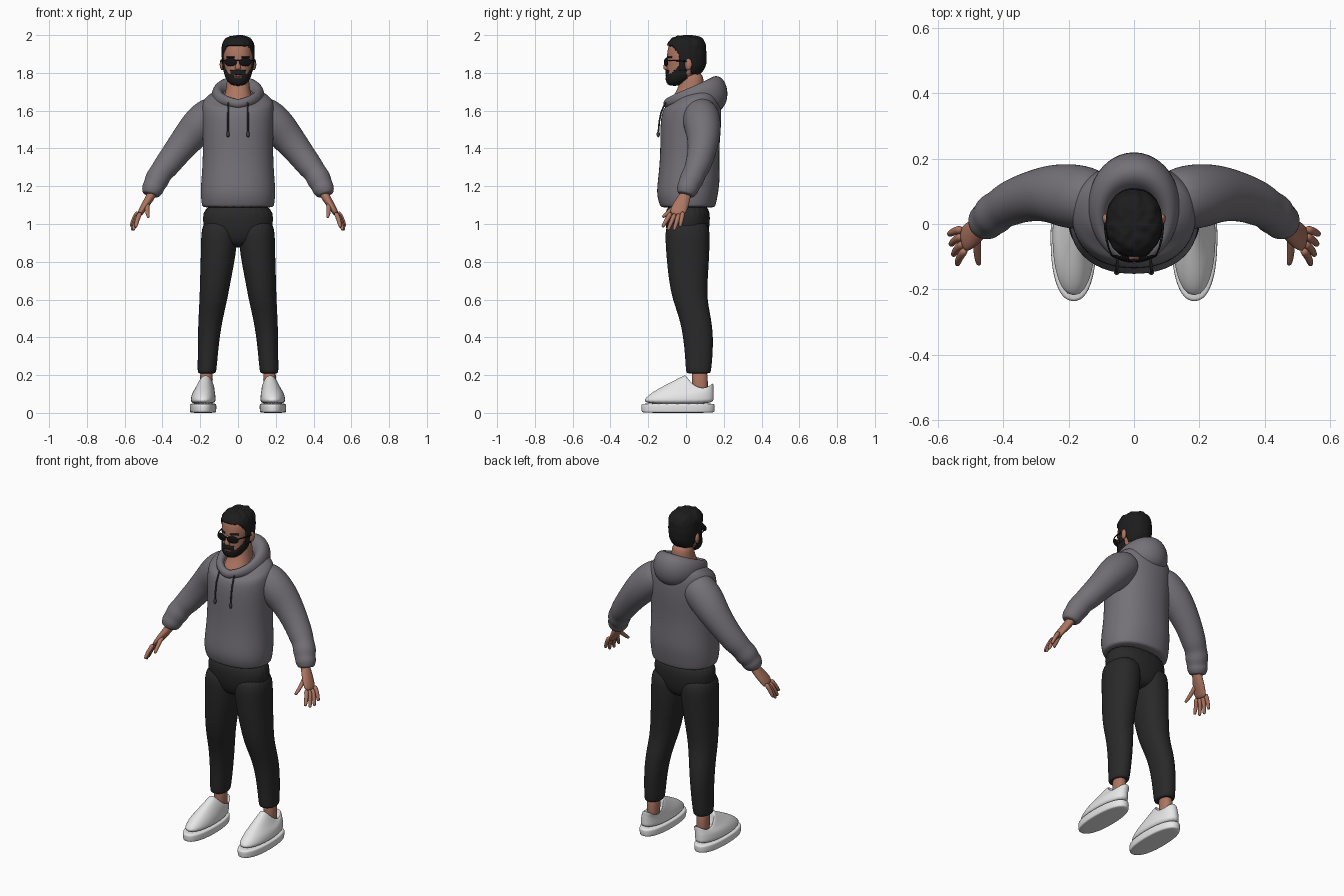
import bpy, bmesh, math
from mathutils import Vector, Matrix, noise

cube = bpy.data.objects.get("Cube")
if cube:
    bpy.data.objects.remove(cube, do_unlink=True)


def material(name, r, g, b):
    m = bpy.data.materials.new(name)
    m.use_nodes = True
    m.diffuse_color = (r, g, b, 1)
    m.node_tree.nodes["Principled BSDF"].inputs["Base Color"].default_value = (r, g, b, 1)
    return m


SKIN = material("skin", .42, .18, .12)
GREY = material("hoodie grey", .175, .165, .185)
BLACK = material("trouser black", .022, .022, .022)
HAIR = material("hair black", .012, .012, .013)
WHITE = material("shoe white", .8, .8, .8)
GLASS = material("lens black", .006, .006, .007)
CORD = material("cord dark grey", .05, .05, .055)
LIP = material("lip", .36, .12, .1)


def finish(name, bm, mat, mirror=False, subdiv=0):
    """Turn a bmesh into a smooth object with its modifiers."""
    mesh = bpy.data.meshes.new(name)
    bm.to_mesh(mesh)
    bm.free()
    mesh.materials.append(mat)
    mesh.shade_smooth()
    ob = bpy.data.objects.new(name, mesh)
    bpy.context.scene.collection.objects.link(ob)
    if subdiv:
        mod = ob.modifiers.new("smooth", 'SUBSURF')
        mod.levels = mod.render_levels = subdiv
    if mirror:
        ob.modifiers.new("mirror", 'MIRROR').use_mirror_merge = False
    return ob


def bridge(name, rings, mat, mirror=False, subdiv=2, loop=False):
    """Skin a list of point rings; loop joins the last ring to the first."""
    bm = bmesh.new()
    rows = [[bm.verts.new(p) for p in ring] for ring in rings]
    n = len(rows[0])
    pairs = list(zip(rows, rows[1:])) + ([(rows[-1], rows[0])] if loop else [])
    for lower, upper in pairs:
        for i in range(n):
            j = (i + 1) % n
            bm.faces.new((lower[i], lower[j], upper[j], upper[i]))
    if not loop:
        bm.faces.new(rows[0])
        bm.faces.new(rows[-1])
    bmesh.ops.recalc_face_normals(bm, faces=bm.faces[:])
    return finish(name, bm, mat, mirror, subdiv)


def unit_ring(n, power=2):
    for i in range(n):
        t = math.tau * i / n
        yield [math.copysign(abs(f(t)) ** (2 / power), f(t)) for f in (math.cos, math.sin)]


def stack(name, rows, mat, mirror=False, n=24, power=2.2):
    """Level rings: x, y, z, half width, half depth, front rise, end rise."""
    rings = []
    for x, y, z, a, b, *lift in rows:
        rise, ends = (lift + [0, 0])[:2]
        rings.append([(x + a * u, y + b * v, z - rise * v + ends * v * v)
                      for u, v in unit_ring(n, power)])
    return bridge(name, rings, mat, mirror)


def sweep(name, rows, mat, mirror=True, n=12, subdiv=1):
    """Rings square to a path: x, y, z, half width along y, thickness."""
    pts = [Vector(r[:3]) for r in rows]
    rings = []
    for i, row in enumerate(rows):
        t = (pts[min(i + 1, len(pts) - 1)] - pts[max(i - 1, 0)]).normalized()
        ref = Vector((0, 1, 0)) if abs(t.y) < .95 else Vector((0, 0, 1))
        side = (ref - t * ref.dot(t)).normalized()
        out = t.cross(side)
        rings.append([pts[i] + side * row[3] * u + out * row[-1] * v for u, v in unit_ring(n)])
    return bridge(name, rings, mat, mirror, subdiv)


def blob(name, centre, radii, mat, turn=0, mirror=True):
    bm = bmesh.new()
    m = Matrix.Translation(centre) @ Matrix.Rotation(turn, 4, 'Z') @ Matrix.Diagonal((*radii, 1))
    bmesh.ops.create_uvsphere(bm, u_segments=24, v_segments=14, radius=1, matrix=m)
    return finish(name, bm, mat, mirror)


# Hoodie body, sleeves and hood
stack("hoodie_body", [
    (0, .01, 1.085, .186, .14), (0, .01, 1.095, .192, .148), (0, .006, 1.15, .2, .163),
    (0, .014, 1.22, .197, .166), (0, .018, 1.3, .19, .16), (0, .02, 1.4, .187, .157),
    (0, .024, 1.5, .19, .162), (0, .028, 1.58, .193, .16), (0, .035, 1.63, .192, .15, -.01),
    (0, .04, 1.66, .182, .127, -.03), (0, .045, 1.69, .145, .1, -.02),
    (0, .04, 1.7, .1, .08, -.03)], GREY)
sweep("sleeves", [
    (.09, .07, 1.61, .08), (.15, .08, 1.575, .1), (.21, .087, 1.515, .1), (.265, .095, 1.455, .086),
    (.34, .08, 1.36, .073), (.385, .06, 1.3, .069), (.41, .045, 1.27, .06), (.43, .03, 1.235, .067),
    (.443, .015, 1.205, .056), (.453, .008, 1.185, .06), (.462, .0, 1.16, .048),
    (.464, -.002, 1.152, .04)], GREY, n=20, subdiv=2)
hood = []
for k in range(24):
    t = math.tau * k / 24
    s = (1 - math.cos(t)) / 2
    centre = Vector((.108 * math.sin(t), .03 - .13 * math.cos(t), 1.635 + .055 * math.sqrt(s)))
    radial = Vector((math.sin(t), -math.cos(t), 0))
    wide, tall = .022 + .042 * s * s, .025 + .072 * s ** 1.3
    hood.append([centre + radial * wide * u + Vector((0, 0, tall * v)) for u, v in unit_ring(14)])
bridge("hood", hood, GREY, subdiv=1, loop=True)

# Drawstrings with end knots
sweep("drawstrings", [(.05, -.1, 1.655, .005), (.053, -.138, 1.59, .005), (.053, -.145, 1.5, .005),
                      (.053, -.147, 1.48, .005)], CORD, n=8)
blob("drawstring_tips", (.053, -.147, 1.475), (.009, .009, .016), CORD)

# Trousers
stack("trouser_hips", [(0, .01, .875, .09, .07), (0, .01, .92, .165, .105), (0, .008, 1, .19, .12),
                       (0, .008, 1.12, .188, .122)], BLACK)
stack("trouser_legs", [
    (.165, .066, .208, .044, .06), (.165, .066, .215, .05, .067), (.16, .068, .3, .053, .073),
    (.155, .065, .4, .058, .08), (.145, .05, .5, .065, .084), (.13, .02, .6, .074, .092),
    (.12, .012, .7, .082, .103), (.108, .01, .8, .09, .112), (.099, .008, .92, .098, .119),
    (.097, .008, 1.03, .093, .117)], BLACK, mirror=True)

# Ankles and shoes
stack("ankles", [(.168, .075, .09, .034, .042), (.168, .075, .15, .034, .042),
                 (.166, .07, .25, .036, .044)], SKIN, mirror=True, n=16)
stack("shoe_soles", [(.185, -.042, 0, .066, .188), (.185, -.042, .004, .07, .195),
                     (.185, -.042, .046, .072, .197), (.185, -.042, .05, .066, .19)],
      WHITE, mirror=True, power=2.3)
stack("shoe_uppers", [
    (.185, -.042, .044, .067, .192), (.184, -.035, .08, .066, .183), (.182, -.01, .105, .061, .158, .004, .008),
    (.178, .02, .12, .054, .126, .01, .02), (.172, .07, .135, .047, .076, .022, .045),
    (.17, .07, .135, .04, .068, .022, .045), (.17, .072, .11, .034, .055)], WHITE, mirror=True)

# Hands
sweep("palms", [(.447, .005, 1.18, .03, .026), (.46, -.005, 1.15, .031, .025), (.485, -.022, 1.11, .042, .022),
                (.512, -.043, 1.068, .045, .018), (.524, -.047, 1.045, .037, .012)], SKIN, subdiv=2)
fingers = {"index": ((.516, -.078, 1.062), (.541, -.125, .983)),
           "middle": ((.522, -.058, 1.056), (.553, -.096, .967)),
           "ring": ((.526, -.036, 1.056), (.561, -.064, .966)),
           "little": ((.528, -.015, 1.066), (.566, -.032, .985)),
           "thumb": ((.478, -.035, 1.112), (.474, -.125, 1.035))}
for label, (base, tip) in fingers.items():
    base, tip = Vector(base), Vector(tip)
    path = []
    for f, r in ((0, .014), (.35, .0125), (.7, .0115), (.95, .009), (1, .005)):
        p = base.lerp(tip, f) + Vector((.02 * f * (1 - f), 0, 0))
        path.append((*p, r))
    sweep(label + "_fingers", path, SKIN, n=10)

# Neck, head, nose, ears and mouth
stack("neck", [(0, 0, 1.6, .08, .095), (0, .008, 1.65, .08, .1), (0, .02, 1.69, .069, .077),
               (0, .03, 1.74, .06, .065), (0, .03, 1.81, .056, .06)], SKIN)
head = stack("head", [
    (0, -.062, 1.737, .024, .026), (0, -.055, 1.75, .046, .044), (0, -.035, 1.775, .062, .07),
    (0, -.01, 1.805, .071, .093), (0, 0, 1.84, .077, .101), (0, 0, 1.88, .081, .103),
    (0, .002, 1.92, .081, .101), (0, .002, 1.95, .075, .093), (0, .004, 1.973, .059, .075),
    (0, .005, 1.985, .03, .04)], SKIN)
stack("nose", [(0, -.096, 1.875, .007, .008), (0, -.104, 1.848, .01, .013), (0, -.106, 1.826, .018, .018),
               (0, -.101, 1.814, .014, .012)], SKIN, n=12)
blob("ears", (.084, .012, 1.845), (.012, .02, .031), SKIN, turn=-.3)
blob("lips", (0, -.101, 1.784), (.019, .008, .006), LIP, mirror=False)

bpy.context.view_layer.update()
smooth_head = bpy.data.meshes.new_from_object(head.evaluated_get(bpy.context.evaluated_depsgraph_get()))


def shell(name, rule, offset, thickness):
    """Raise the part of the head surface chosen by the rule."""
    bm = bmesh.new()
    bm.from_mesh(smooth_head)
    bm.normal_update()
    moves = {v: v.normal * offset(v.co) for v in bm.verts}
    drop = [f for f in bm.faces if not rule(*f.calc_center_median())]
    for v, step in moves.items():
        v.co += step
    bmesh.ops.delete(bm, geom=drop, context='FACES')
    ob = finish(name, bm, HAIR)
    ob.data.materials.clear()
    ob.data.materials.append(HAIR)
    mod = ob.modifiers.new("thickness", 'SOLIDIFY')
    mod.thickness, mod.offset = thickness, -1


def hair_rule(x, y, z):
    if y > .025:
        return z > 1.795
    if y > -.035:
        return z > (1.855 if y > 0 else 1.815)
    return z > min(1.9 - (y + .035) * 1.2, 1.942)


def hair_depth(co):
    top = min(max((co.z - 1.92) / .05, 0), 1)
    return .007 + .007 * top + (.002 + .005 * top) * noise.noise(co * 45)


def beard_rule(x, y, z):
    if y > 0 or (abs(x) < .021 and 1.777 < z < 1.792):
        return False
    moustache = abs(x) < .036 and 1.79 < z < 1.812
    return moustache or z < min(max(1.79 + (y + .085) * .9, 1.79), 1.83)


def brow_rule(x, y, z):
    return y < 0 and .016 < abs(x) < .058 and 1.882 < z < 1.892


# Hair, beard and eyebrows
shell("hair", hair_rule, hair_depth, .016)
shell("beard", beard_rule, lambda co: .006, .01)
shell("eyebrows", brow_rule, lambda co: .003, .005)

# Sunglasses
blob("sunglass_lenses", (.039, -.105, 1.857), (.034, .006, .022), GLASS, turn=.28)
sweep("sunglass_arms", [(.066, -.1, 1.866, .004), (.08, -.07, 1.866, .004), (.087, -.03, 1.864, .004),
                        (.09, .012, 1.86, .004)], GLASS, n=8)
sweep("sunglass_bridge", [(-.014, -.111, 1.864, .004), (0, -.114, 1.867, .004), (.014, -.111, 1.864, .004)],
      GLASS, mirror=False, n=8)
